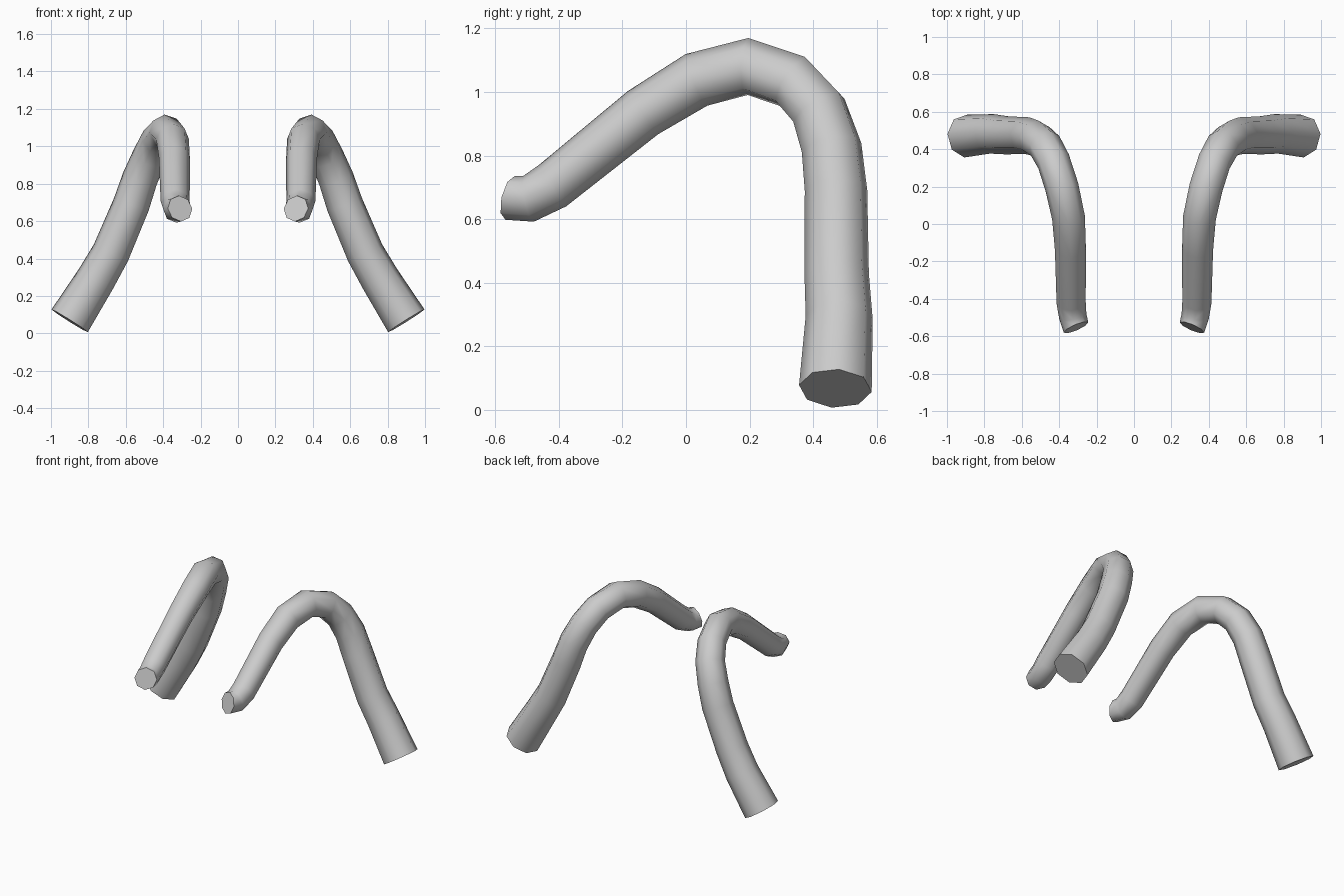
import bpy, bmesh, math
from mathutils import Vector

if "Cube" in bpy.data.objects:
    bpy.data.objects.remove(bpy.data.objects["Cube"])

SIDES = 8

# Centre line of the right-hand tube, base to tip: x, y, z, radius
PATH = [
    (0.90, 0.47, 0.067, 0.115),
    (0.76, 0.482, 0.29, 0.106),
    (0.68, 0.474, 0.43, 0.102),
    (0.57, 0.472, 0.69, 0.099),
    (0.525, 0.458, 0.825, 0.096),
    (0.475, 0.418, 0.943, 0.092),
    (0.43, 0.335, 1.033, 0.09),
    (0.385, 0.195, 1.08, 0.09),
    (0.35, 0.033, 1.038, 0.088),
    (0.34, -0.135, 0.935, 0.083),
    (0.336, -0.42, 0.705, 0.078),
    (0.327, -0.495, 0.664, 0.074),
    (0.31, -0.553, 0.667, 0.071),
]
TIP_NORMAL = Vector((-0.38, -0.88, 0.22)).normalized()


def tube(name, path, tip_normal):
    """Capped octagonal tube swept along a path with a twist-free frame."""
    pts = [Vector(p[:3]) for p in path]
    last = len(pts) - 1
    bm = bmesh.new()
    rings = []
    u = Vector((0, 1, 0))
    for i, p in enumerate(pts):
        a = (p - pts[i - 1]).normalized() if i else Vector()
        b = (pts[i + 1] - p).normalized() if i < last else Vector()
        t = tip_normal if i == last else (a + b).normalized()
        u = (u - t * u.dot(t)).normalized()
        v = t.cross(u)
        ring = []
        for k in range(SIDES):
            ang = math.tau * k / SIDES + math.radians(6)
            ring.append(bm.verts.new(p + path[i][3] * (u * math.cos(ang) + v * math.sin(ang))))
        rings.append(ring)
    for r0, r1 in zip(rings, rings[1:]):
        for k in range(SIDES):
            n = (k + 1) % SIDES
            bm.faces.new((r0[k], r0[n], r1[n], r1[k]))
    bm.faces.new(rings[0][::-1])
    bm.faces.new(rings[-1])
    bmesh.ops.recalc_face_normals(bm, faces=bm.faces[:])
    mesh = bpy.data.meshes.new(name)
    bm.to_mesh(mesh)
    bm.free()
    obj = bpy.data.objects.new(name, mesh)
    bpy.context.collection.objects.link(obj)
    return obj


# Pair of bent tubes: right side swept, left side mirrored
tubes = tube("bent_tubes", PATH, TIP_NORMAL)
bpy.context.view_layer.objects.active = tubes
tubes.select_set(True)
bpy.ops.object.shade_smooth_by_angle(angle=math.radians(50))
mirror = tubes.modifiers.new("mirror", 'MIRROR')
mirror.use_axis = (True, False, False)
mirror.use_mirror_merge = False
